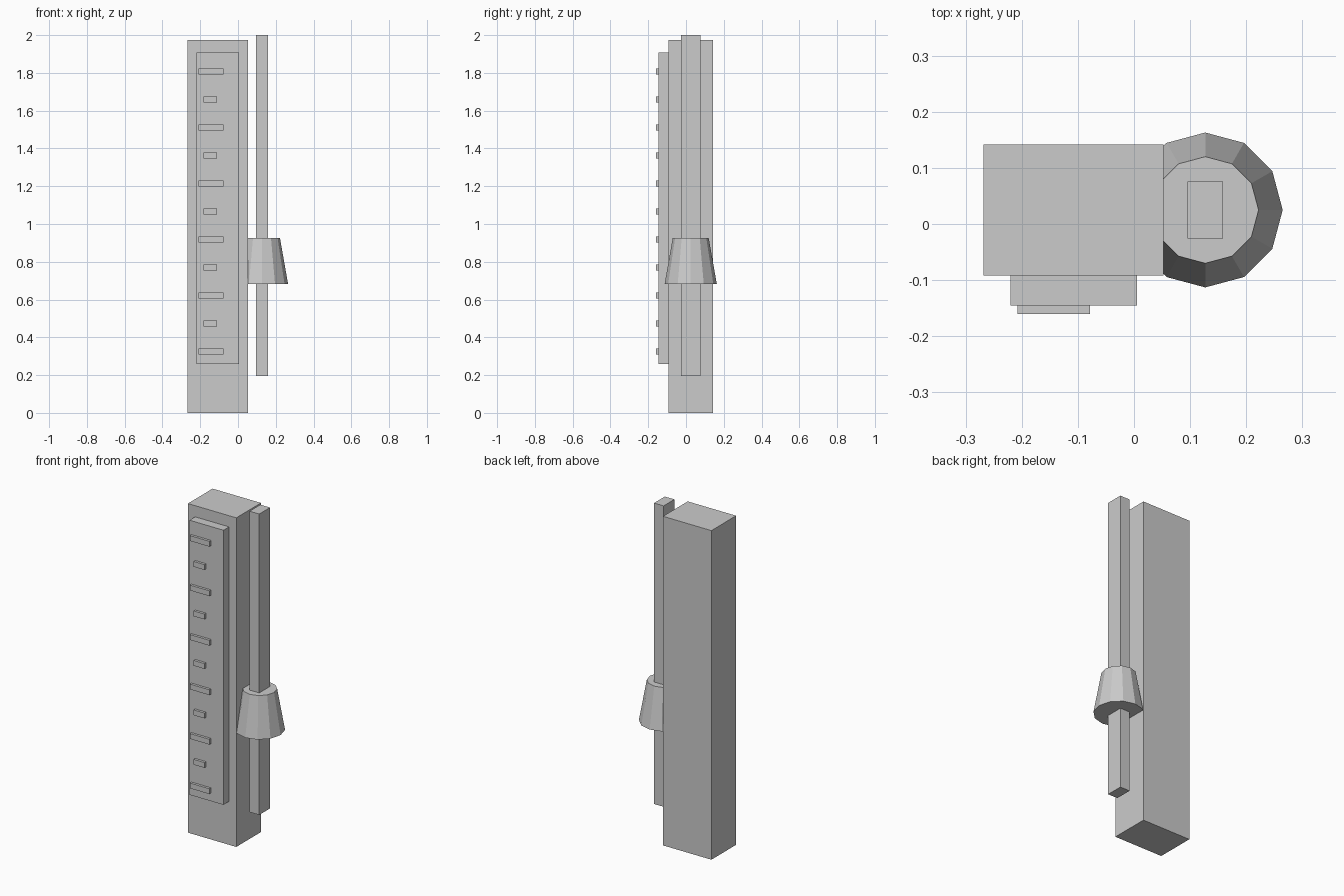
import bpy

old = bpy.data.objects.get("Cube")
if old:
    bpy.data.objects.remove(old, do_unlink=True)

grey = bpy.data.materials.new("plain grey")
grey.use_nodes = True
grey.diffuse_color = (0.6, 0.6, 0.6, 1)
grey.node_tree.nodes["Principled BSDF"].inputs["Base Color"].default_value = (0.6, 0.6, 0.6, 1)


def finish(name):
    obj = bpy.context.object
    obj.name = name
    obj.data.materials.append(grey)
    return obj


def box(name, x, y, z):
    """Box spanning the given (low, high) range on each axis."""
    spans = (x, y, z)
    bpy.ops.mesh.primitive_cube_add(size=1, location=[(a + b) / 2 for a, b in spans])
    bpy.context.object.scale = [b - a for a, b in spans]
    bpy.ops.object.transform_apply(location=False, rotation=False, scale=True)
    return finish(name)


# Main column and the raised scale panel on its front
box("column", (-0.268, 0.053), (-0.092, 0.142), (0, 1.974))
box("scale_panel", (-0.22, 0.005), (-0.145, -0.092), (0.26, 1.907))

# Alternating long and short scale marks
for i in range(11):
    z = 0.324 + i * 0.1484
    span = (-0.182, -0.111) if i % 2 else (-0.208, -0.078)
    box(f"scale_mark_{i + 1}", span, (-0.16, -0.145), (z - 0.016, z + 0.016))

# Slide rod beside the column, with a tapered twelve-sided slider
box("slide_rod", (0.095, 0.159), (-0.026, 0.076), (0.195, 2))
bpy.ops.mesh.primitive_cone_add(vertices=12, radius1=0.138, radius2=0.095,
                                depth=0.244, location=(0.127, 0.025, 0.805))
finish("slider_knob")
